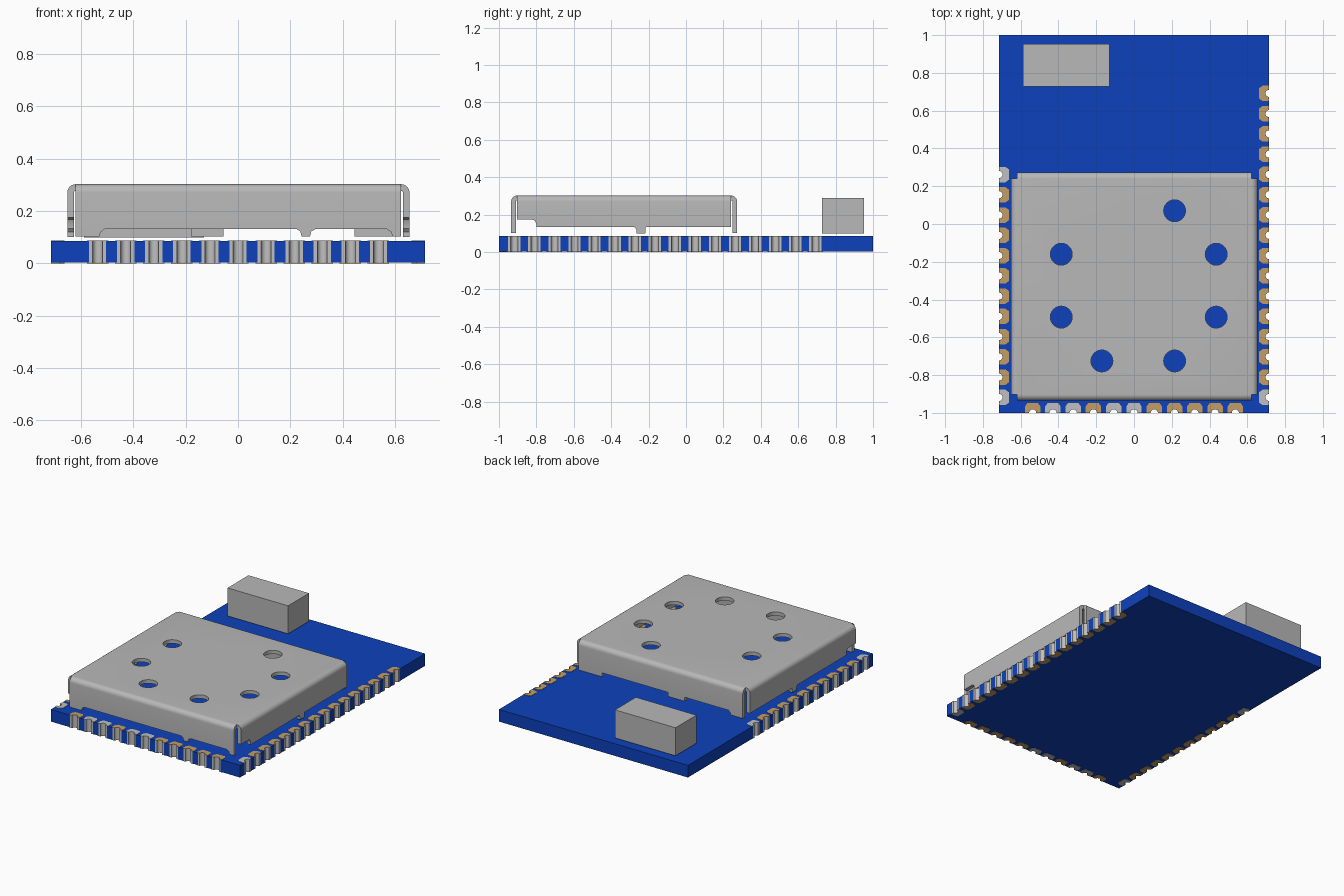
import bpy, bmesh, math
from mathutils import Vector

if "Cube" in bpy.data.objects:
    bpy.data.objects.remove(bpy.data.objects["Cube"], do_unlink=True)


def material(name, rgb):
    m = bpy.data.materials.new(name)
    m.use_nodes = True
    m.diffuse_color = (*rgb, 1)
    m.node_tree.nodes["Principled BSDF"].inputs["Base Color"].default_value = (*rgb, 1)
    return m


BLUE = material("board_blue", (0.004, 0.053, 0.50))
GREY = material("metal_grey", (0.48, 0.48, 0.48))
GOLD = material("pad_gold", (0.55, 0.34, 0.13))
SILVER = material("pad_silver", (0.53, 0.53, 0.53))


def prism(bm, loops, w0, w1, place=lambda u, v, w: (u, v, w)):
    """Fill outlines (extra loops are holes) and extrude them from w0 to w1."""
    part = bmesh.new()
    edges = []
    for loop in loops:
        vs = [part.verts.new((u, v, w0)) for u, v in loop]
        edges += [part.edges.new((vs[i - 1], vs[i])) for i in range(len(vs))]
    bmesh.ops.triangle_fill(part, edges=edges, use_beauty=True, normal=(0, 0, 1))
    ext = bmesh.ops.extrude_face_region(part, geom=part.faces[:])
    for v in ext["geom"]:
        if isinstance(v, bmesh.types.BMVert):
            v.co.z = w1
    for v in part.verts:
        v.co = Vector(place(*v.co))
    bmesh.ops.recalc_face_normals(part, faces=part.faces[:])
    me = bpy.data.meshes.new("part")
    part.to_mesh(me)
    part.free()
    bm.from_mesh(me)
    bpy.data.meshes.remove(me)


def finish(name, bm, mat, smooth=False):
    me = bpy.data.meshes.new(name)
    bm.to_mesh(me)
    bm.free()
    me.materials.append(mat)
    ob = bpy.data.objects.new(name, me)
    bpy.context.collection.objects.link(ob)
    if smooth:
        bpy.ops.object.select_all(action='DESELECT')
        ob.select_set(True)
        bpy.context.view_layer.objects.active = ob
        bpy.ops.object.shade_smooth_by_angle(angle=math.radians(35))
    return ob


def arc(r, a0, a1, n, cx=0, cy=0):
    return [(cx + r * math.cos(math.radians(a0 + (a1 - a0) * i / n)),
             cy + r * math.sin(math.radians(a0 + (a1 - a0) * i / n))) for i in range(n + 1)]


# Board sizes and edge contacts
HX, HY, TOP, FOIL = 0.715, 1.0, 0.087, 0.002
PITCH, R_OUT, R_IN = 0.1073, 0.033, 0.019

# Each contact: edge point, direction along the edge (anticlockwise), silver flag
contacts = []
for i in range(12):
    contacts.append(((-HX, 0.262 - PITCH * i), (0, -1), i in (0, 11)))
for i in range(11):
    contacts.append(((PITCH * (i - 5), -HY), (1, 0), i in (1, 2, 4, 5)))
for i in range(16):
    contacts.append(((HX, -0.918 + PITCH * i), (0, 1), i == 0))


def on_edge(points, origin, t):
    """Local (along, inward) points to board coordinates."""
    return [(origin[0] + a * t[0] - b * t[1], origin[1] + a * t[1] + b * t[0])
            for a, b in points]


# Circuit board with a half-round notch for every contact
outline = [(-HX, HY)]
last = (0, -1)
for origin, t, _ in contacts:
    if t != last:
        outline.append((-HX, -HY) if t == (1, 0) else (HX, -HY))
        last = t
    outline += on_edge(arc(R_OUT, 180, 0, 10), origin, t)
outline.append((HX, HY))
bm = bmesh.new()
prism(bm, [outline], FOIL, TOP - FOIL)
finish("circuit_board", bm, BLUE)

# Foil pads above and below, and plated half barrels between them
pad = [(-.041, 0), (-.041, .034), (-.028, .052), (.028, .052), (.041, .034), (.041, 0)]
pad += arc(R_IN, 0, 180, 10)
barrel = arc(R_OUT, 180, 0, 10) + arc(R_IN, 0, 180, 10)
gold, silver, barrels = bmesh.new(), bmesh.new(), bmesh.new()
for origin, t, is_silver in contacts:
    for z in (0, TOP - FOIL):
        prism(silver if is_silver else gold, [on_edge(pad, origin, t)], z, z + FOIL)
    prism(barrels, [on_edge(barrel, origin, t)], FOIL, TOP - FOIL)
finish("gold_pads", gold, GOLD)
finish("silver_pads", silver, SILVER)
finish("plated_barrels", barrels, SILVER, smooth=True)

# Antenna block
bm = bmesh.new()
prism(bm, [[(-.588, .727), (-.13, .727), (-.13, .953), (-.588, .953)]], 0.098, 0.29)
finish("antenna_block", bm, GREY)

# Shield can: perforated lid, four bends and four walls with feet
X0, X1, Y0, Y1, LID = -0.652, 0.655, -0.935, 0.273, 0.302
T, R = 0.025, 0.032
holes = [(.215, .07), (.435, -.16), (-.385, -.16), (.435, -.493),
         (-.385, -.493), (-.17, -.725), (.215, -.725)]
bm = bmesh.new()
lid = [(X0 + R, Y0 + R), (X1 - R, Y0 + R), (X1 - R, Y1 - R), (X0 + R, Y1 - R)]
prism(bm, [lid] + [arc(.058, 0, 345, 23, x, y) for x, y in holes], LID - T, LID)

front_edge = [(-.62, .102), (-.53, .102), (-.525, .118), (-.51, .13), (.225, .13), (.238, .122),
              (.243, .102), (.275, .102), (.28, .122), (.295, .13), (.57, .13),
              (.585, .12), (.59, .102), (.623, .102)]
back_edge = [(-.62, .102), (-.53, .102), (-.525, .118), (-.51, .13), (-.18, .13), (-.18, .102),
             (-.055, .102), (-.055, .13), (.445, .13), (.445, .102), (.623, .102)]
side_edge = [(Y0 + R, .175), (-.825, .175), (-.808, .168), (-.80, .15), (-.80, .133),
             (-.275, .133), (-.265, .12), (-.265, .1), (-.218, .1), (-.215, .133),
             (Y1 - R, .133)]
bend = arc(R, 180, 90, 6, R, LID - R) + arc(R - T, 90, 180, 6, R, LID - R)

# w runs inward from the outer face of each wall
walls = [
    (front_edge, X0 + R, X1 - R, lambda u, z, w: (u, Y0 + w, z)),
    (back_edge, X0 + R, X1 - R, lambda u, z, w: (u, Y1 - w, z)),
    (side_edge, Y0 + R, Y1 - R, lambda u, z, w: (X0 + w, u, z)),
    (side_edge, Y0 + R, Y1 - R, lambda u, z, w: (X1 - w, u, z)),
]
for edge, a, b, place in walls:
    prism(bm, [edge + [(b, LID - R), (a, LID - R)]], 0, T, place)
    prism(bm, [bend], a, b, lambda w, z, u, p=place: p(u, z, w))
bmesh.ops.remove_doubles(bm, verts=bm.verts[:], dist=0.0005)
# Drop the internal faces where lid, bends and walls meet
inner = [f for f in bm.faces if all(len(e.link_faces) > 2 for e in f.edges)]
if inner:
    bmesh.ops.delete(bm, geom=inner, context='FACES_ONLY')
bmesh.ops.recalc_face_normals(bm, faces=bm.faces[:])
finish("shield_can", bm, GREY, smooth=True)
